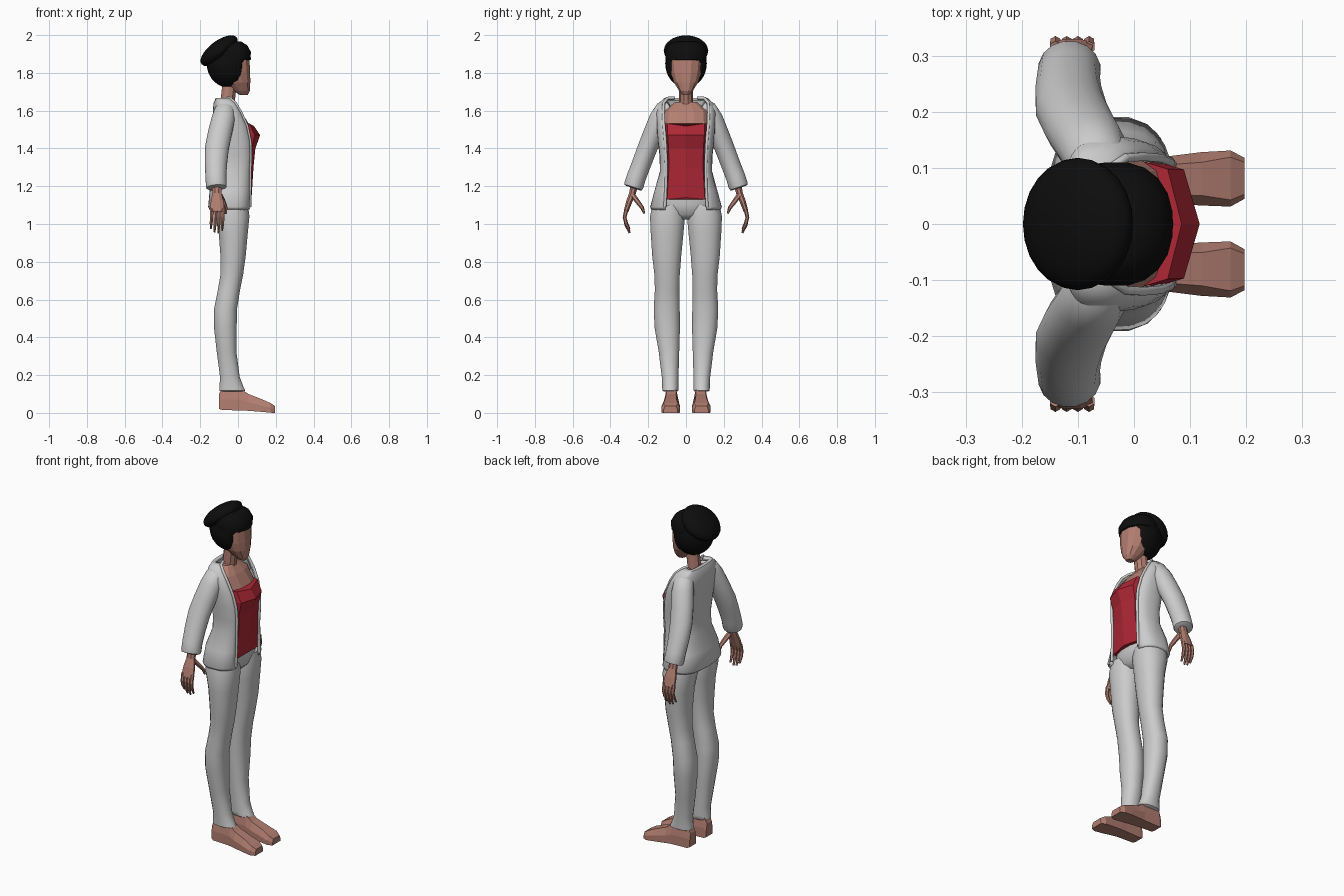
import bpy, bmesh, math
from mathutils import Vector, Matrix

def material(name, col):
    m = bpy.data.materials.new(name)
    m.diffuse_color = (*col, 1)
    return m

SKIN = material("skin", (0.45, 0.21, 0.165))
CLOTH = material("light_grey_cloth", (0.6, 0.6, 0.6))
RED = material("red_cloth", (0.42, 0.02, 0.035))
HAIR = material("black_hair", (0.004, 0.004, 0.004))

def finish(name, bm, mat, smooth=False, mirror=False, recalc=True):
    if recalc:
        bmesh.ops.recalc_face_normals(bm, faces=bm.faces)
    me = bpy.data.meshes.new(name)
    bm.to_mesh(me)
    bm.free()
    me.materials.append(mat)
    if smooth:
        for p in me.polygons:
            p.use_smooth = True
        me.set_sharp_from_angle(angle=math.radians(50))
    ob = bpy.data.objects.new(name, me)
    bpy.context.collection.objects.link(ob)
    if mirror:
        md = ob.modifiers.new("mirror", 'MIRROR')
        md.use_axis = (False, True, False)
        md.use_mirror_merge = False
    return ob

def skin_rings(bm, rings, closed=True):
    """Bridge successive point rings; closed rings also get end caps."""
    vs = [[bm.verts.new(p) for p in r] for r in rings]
    n = len(vs[0])
    for a, b in zip(vs, vs[1:]):
        for i in range(n if closed else n - 1):
            j = (i + 1) % n
            bm.faces.new((a[i], a[j], b[j], b[i]))
    if closed:
        bm.faces.new(vs[0])
        bm.faces.new(vs[-1])

def tube(bm, path, seg, level=False, p=1.0):
    """Loft of ellipses (x, y, z, radius along x, other radius)."""
    c = [Vector(q[:3]) for q in path]
    rings = []
    for i, q in enumerate(path):
        t = Vector((0, 0, 1)) if level else \
            (c[min(i + 1, len(c) - 1)] - c[max(i - 1, 0)]).normalized()
        u = (Vector((1, 0, 0)) - t * t.x).normalized()
        v = t.cross(u)
        ring = []
        for k in range(seg):
            a = 2 * math.pi * (k + 0.5) / seg
            ca, sa = math.cos(a), math.sin(a)
            ring.append(c[i] + u * q[3] * math.copysign(abs(ca) ** p, ca)
                        + v * q[4] * math.copysign(abs(sa) ** p, sa))
        rings.append(ring)
    skin_rings(bm, rings)

def loft(name, path, seg, mat, smooth=False, mirror=False, level=False, p=1.0):
    bm = bmesh.new()
    tube(bm, path, seg, level, p)
    return finish(name, bm, mat, smooth, mirror)

# Trouser legs and pelvis
loft("trouser_leg", [
    (-0.03, 0.082, 0.112, 0.058, 0.034), (-0.03, 0.083, 0.118, 0.07, 0.043),
    (-0.035, 0.083, 0.14, 0.064, 0.044), (-0.043, 0.084, 0.19, 0.053, 0.045),
    (-0.06, 0.09, 0.32, 0.053, 0.055), (-0.067, 0.099, 0.45, 0.061, 0.068),
    (-0.066, 0.102, 0.55, 0.062, 0.070), (-0.048, 0.1, 0.65, 0.06, 0.066),
    (-0.033, 0.1, 0.73, 0.061, 0.068), (-0.026, 0.102, 0.83, 0.068, 0.078),
    (-0.025, 0.1, 0.95, 0.078, 0.088), (-0.03, 0.098, 1.04, 0.092, 0.094),
    (-0.035, 0.095, 1.1, 0.09, 0.085)], 16, CLOTH, True, True, True, 0.9)
loft("trouser_pelvis", [
    (-0.03, 0, 1.025, 0.05, 0.05), (-0.035, 0, 1.05, 0.08, 0.14),
    (-0.04, 0, 1.1, 0.1, 0.175), (-0.03, 0, 1.15, 0.09, 0.15)],
    16, CLOTH, True, level=True)

# Feet: trapezoid sections from heel to toe
bm = bmesh.new()
skin_rings(bm, [[(x, a, zb), (x, b, zb), (x, b, zb * .5 + zt * .5),
                 (x, b - s, zt), (x, a + s, zt), (x, a, zb * .5 + zt * .5)]
                for x, a, b, zb, zt, s in [
                    (-0.1, .048, .108, .022, .1, .008), (-0.085, .045, .112, .015, .13, .008),
                    (0.02, .04, .115, .013, .125, .012), (0.055, .037, .12, .011, .1, .015),
                    (0.12, .033, .128, .006, .075, .018), (0.172, .031, .131, .001, .052, .012),
                    (0.197, .045, .118, .0, .036, .008)]])
finish("foot", bm, SKIN, mirror=True)

# Skin torso, neck and face
loft("chest", [
    (-0.025, 0, 1.3, 0.07, 0.1), (-0.02, 0, 1.45, 0.085, 0.115),
    (-0.025, 0, 1.53, 0.085, 0.125), (-0.045, 0, 1.6, 0.06, 0.12),
    (-0.06, 0, 1.645, 0.035, 0.06)], 12, SKIN, level=True, p=0.8)
loft("neck", [(-0.06, 0, 1.58, 0.045, 0.05), (-0.055, 0, 1.65, 0.04, 0.037),
              (-0.04, 0, 1.78, 0.04, 0.035)], 10, SKIN, level=True)
loft("face", [
    (0.03, 0, 1.683, 0.022, 0.018), (0.02, 0, 1.705, 0.044, 0.038),
    (0.0, 0, 1.75, 0.067, 0.066), (-0.015, 0, 1.80, 0.082, 0.082),
    (-0.02, 0, 1.87, 0.083, 0.09), (-0.03, 0, 1.92, 0.075, 0.08)],
    12, SKIN, level=True, p=0.85)

# Red top: pointed front section
bm = bmesh.new()
skin_rings(bm, [[(xf, 0, z), (xf - d, w, z + e), (xf - d - 0.04, w + 0.012, z + e), (-0.07, w, z),
                 (-0.07, -w, z), (xf - d - 0.04, -w - 0.012, z + e), (xf - d, -w, z + e)]
                for z, xf, d, w, e in [
                    (1.14, .072, .012, .1, -.01), (1.3, .082, .014, .09, 0),
                    (1.40, .092, .02, .092, 0), (1.47, .117, .028, .097, 0),
                    (1.518, .085, .025, .098, .014)]])
finish("red_top", bm, RED)

# Jacket body: open-fronted sections (z, back x, front edge x, half width, half opening)
levels = [(1.075, -.15, .06, .183, .11), (1.09, -.158, .066, .19, .112),
          (1.18, -.15, .066, .166, .107), (1.28, -.115, .066, .138, .104),
          (1.36, -.112, .07, .14, .106), (1.44, -.12, .067, .15, .11),
          (1.52, -.128, .05, .155, .117), (1.59, -.133, .018, .158, .12),
          (1.64, -.13, -.012, .145, .118), (1.666, -.118, -.04, .115, .10),
          (1.668, -.1, -.055, .085, .06)]
bm = bmesh.new()
rings = []
for z, xb, xf, hw, yo in levels:
    cx = (xb + xf) / 2 - 0.005
    a0 = math.asin((yo / hw) ** (1 / 0.8))
    ring = []
    for k in range(25):
        a = a0 + (2 * math.pi - 2 * a0) * k / 24
        c, s = math.cos(a), math.sin(a)
        f = c / math.cos(a0)
        x = cx + ((xf - cx) * f ** 0.6 if c > 0 else (xb - cx) * (-c) ** 0.8)
        ring.append((x, math.copysign(hw * abs(s) ** 0.8, s), z))
    rings.append(ring)
skin_rings(bm, rings, closed=False)
jacket = finish("jacket_body", bm, CLOTH, True)
md = jacket.modifiers.new("thickness", 'SOLIDIFY')
md.thickness = 0.014
md.offset = -1

# Rolled trim along the front edges and collar of the jacket
bm = bmesh.new()
edge = [r[0] for r in rings[1:]]
tube(bm, [(x - 0.002, y, z, 0.008, 0.008) for x, y, z in edge], 8)
finish("jacket_trim", bm, CLOTH, True, True)

# Sleeves with turned-in cuffs
loft("sleeve", [
    (-0.065, 0.085, 1.625, 0.04, 0.03), (-0.068, 0.115, 1.605, 0.055, 0.05),
    (-0.078, 0.142, 1.555, 0.062, 0.055), (-0.096, 0.172, 1.48, 0.064, 0.055),
    (-0.112, 0.205, 1.4, 0.064, 0.053), (-0.117, 0.235, 1.32, 0.06, 0.052),
    (-0.117, 0.262, 1.25, 0.056, 0.052), (-0.115, 0.276, 1.205, 0.056, 0.053),
    (-0.114, 0.28, 1.193, 0.053, 0.049), (-0.114, 0.281, 1.19, 0.04, 0.036)],
    16, CLOTH, True, True)

# Hands: palm, four fingers and a thumb
bm = bmesh.new()
tube(bm, [(-.112, .27, 1.22, .027, .022), (-.112, .284, 1.16, .026, .019),
          (-.11, .302, 1.115, .037, .017), (-.11, .318, 1.065, .04, .013)], 8)
for i in range(4):
    x = -0.14 + 0.02 * i
    tip = (0.975, 0.957, 0.952, 0.965)[i]
    tube(bm, [(x, .315, 1.08, .011, .011), (x, .325, 1.035, .01, .01),
              (x - .002, .316, (1.035 + tip) / 2, .009, .009), (x - .004, .299, tip, .005, .005)], 6)
tube(bm, [(-.095, .28, 1.15, .016, .014), (-.075, .25, 1.11, .014, .012),
          (-.065, .231, 1.085, .011, .01), (-.065, .221, 1.055, .006, .005)], 6)
finish("hand", bm, SKIN, mirror=True)

# Hair cap: ellipsoid with its front cut back below the fringe
bm = bmesh.new()
bmesh.ops.create_uvsphere(bm, u_segments=24, v_segments=18, radius=1)
for v in bm.verts:
    x, y, z = v.co
    v.co = (-0.047 + 0.119 * x, 0.11 * y, 1.85 + (0.122 if z > 0 else 0.128) * z)
    if v.co.z < 1.868:
        lim = 0.02 if v.co.z > 1.78 else 0.005
        v.co.x = min(v.co.x, lim)
finish("hair_cap", bm, HAIR, True)

# Fringe band over the forehead
loft("hair_fringe", [
    (-0.03, 0, 1.872, 0.096, 0.108), (-0.03, 0, 1.91, 0.1, 0.111),
    (-0.035, 0, 1.945, 0.086, 0.095), (-0.04, 0, 1.966, 0.058, 0.065)],
    20, HAIR, True, level=True, p=0.9)

# Hair bun: tilted flattened ellipsoid
bm = bmesh.new()
bmesh.ops.create_uvsphere(
    bm, u_segments=24, v_segments=14, radius=1,
    matrix=Matrix.Translation((-0.1, 0, 1.917)) @ Matrix.Rotation(math.radians(-37), 4, 'Y')
    @ Matrix.Diagonal((0.117, 0.118, 0.052, 1)))
finish("hair_bun", bm, HAIR, True)
